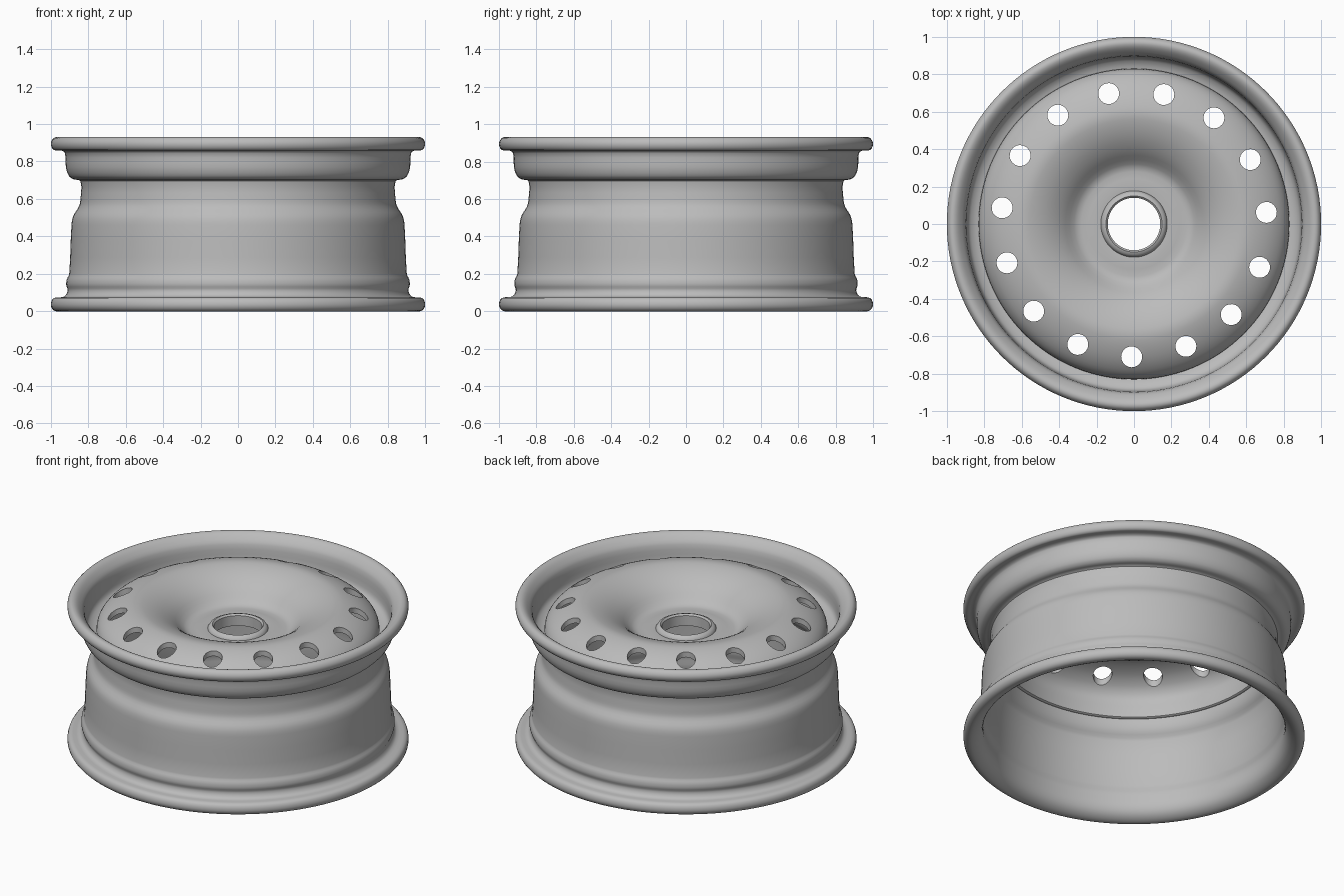
import bpy
import bmesh
from math import cos, sin, tau, radians
from mathutils import Matrix, Vector

SEGMENTS = 128

cube = bpy.data.objects.get("Cube")
if cube:
    bpy.data.objects.remove(cube, do_unlink=True)

# One bare steel colour for the whole wheel
steel = bpy.data.materials.new("grey steel")
steel.use_nodes = True
colour = (0.5, 0.5, 0.5, 1)
steel.diffuse_color = colour
steel.node_tree.nodes["Principled BSDF"].inputs["Base Color"].default_value = colour


def add_object(name, bm):
    bmesh.ops.recalc_face_normals(bm, faces=bm.faces)
    mesh = bpy.data.meshes.new(name)
    bm.to_mesh(mesh)
    bm.free()
    mesh.materials.append(steel)
    obj = bpy.data.objects.new(name, mesh)
    bpy.context.collection.objects.link(obj)
    return obj


def rounded(points, steps=3):
    """Closed smooth curve through the profile points."""
    pts = [Vector(p) for p in points]
    n = len(pts)
    result = []
    for i in range(n):
        a, b, c, d = (pts[(i + k) % n] for k in (-1, 0, 1, 2))
        reach = (c - b).length
        # Tangents are limited by the segment length to avoid overshoot
        tan_b = (c - a).normalized() * reach
        tan_c = (d - b).normalized() * reach
        for s in range(steps):
            t = s / steps
            u = 1 - t
            result.append(b * (u * u * (1 + 2 * t)) + c * (t * t * (3 - 2 * t))
                          + tan_b * (t * u * u) - tan_c * (t * t * u))
    return result


def lathe(name, profile):
    """Revolve a closed (radius, height) profile around z."""
    bm = bmesh.new()
    rings = []
    for i in range(SEGMENTS):
        a = tau * i / SEGMENTS
        rings.append([bm.verts.new((r * cos(a), r * sin(a), z)) for r, z in profile])
    count = len(profile)
    for i in range(SEGMENTS):
        here, there = rings[i], rings[(i + 1) % SEGMENTS]
        for j in range(count):
            k = (j + 1) % count
            bm.faces.new((here[j], there[j], there[k], here[k]))
    return add_object(name, bm)


def smooth(obj):
    bpy.ops.object.select_all(action="DESELECT")
    obj.select_set(True)
    bpy.context.view_layer.objects.active = obj
    bpy.ops.object.shade_smooth_by_angle(angle=radians(40))


# Barrel: rolled lips, bead seats and drop centre, outside then inside
outside = [
    (0.95, 0), (0.985, 0.005), (1, 0.035), (0.985, 0.07), (0.93, 0.078),
    (0.91, 0.11), (0.918, 0.14), (0.915, 0.17), (0.902, 0.2),
    (0.89, 0.46), (0.88, 0.51), (0.85, 0.56), (0.842, 0.6), (0.842, 0.695),
    (0.88, 0.705), (0.905, 0.725), (0.92, 0.77), (0.925, 0.845),
    (0.95, 0.86), (0.985, 0.862), (1, 0.895), (0.985, 0.925), (0.96, 0.93),
]
inside = [
    (0.93, 0.91), (0.902, 0.87), (0.892, 0.78), (0.88, 0.75), (0.85, 0.73),
    (0.815, 0.715), (0.812, 0.59), (0.825, 0.54), (0.855, 0.49),
    (0.872, 0.2), (0.885, 0.15), (0.885, 0.08), (0.905, 0.03),
]
rim_barrel = lathe("rim_barrel", rounded(outside + inside))

# Disc: dished centre, domed crown and a skirt that meets the barrel
upper = [
    (0.17, 0.75), (0.28, 0.75), (0.32, 0.765), (0.39, 0.83), (0.47, 0.88),
    (0.56, 0.91), (0.62, 0.91), (0.71, 0.88), (0.78, 0.835),
    (0.82, 0.785), (0.83, 0.73), (0.82, 0.62),
]
lower = [
    (0.795, 0.62), (0.8, 0.73), (0.79, 0.77), (0.76, 0.81), (0.7, 0.85),
    (0.61, 0.878), (0.56, 0.878), (0.48, 0.85), (0.41, 0.805),
    (0.34, 0.738), (0.29, 0.718), (0.17, 0.718),
]
wheel_disc = lathe("wheel_disc", rounded(upper + lower))

# Ring of vent holes cut through the crown
bm = bmesh.new()
holes = 15
for i in range(holes):
    a = radians(-91) + tau * i / holes
    place = (Matrix.Rotation(a, 4, "Z")
             @ Matrix.Translation((0.71, 0, 0.85)))
    bmesh.ops.create_cone(bm, cap_ends=True, segments=20, radius1=0.056,
                          radius2=0.056, depth=0.4, matrix=place)
cutter = add_object("vent_cutter", bm)
cutter.hide_render = True
cut = wheel_disc.modifiers.new("vents", "BOOLEAN")
cut.operation = "DIFFERENCE"
cut.solver = "EXACT"
cut.object = cutter
bpy.context.view_layer.objects.active = wheel_disc
bpy.ops.object.modifier_apply(modifier=cut.name)
bpy.data.objects.remove(cutter, do_unlink=True)

# Raised collar around the centre bore
collar = [(0.14, 0.7), (0.14, 0.765), (0.15, 0.775), (0.165, 0.77),
          (0.178, 0.75), (0.178, 0.7)]
hub_collar = lathe("hub_collar", collar)

for part in (rim_barrel, wheel_disc, hub_collar):
    smooth(part)
